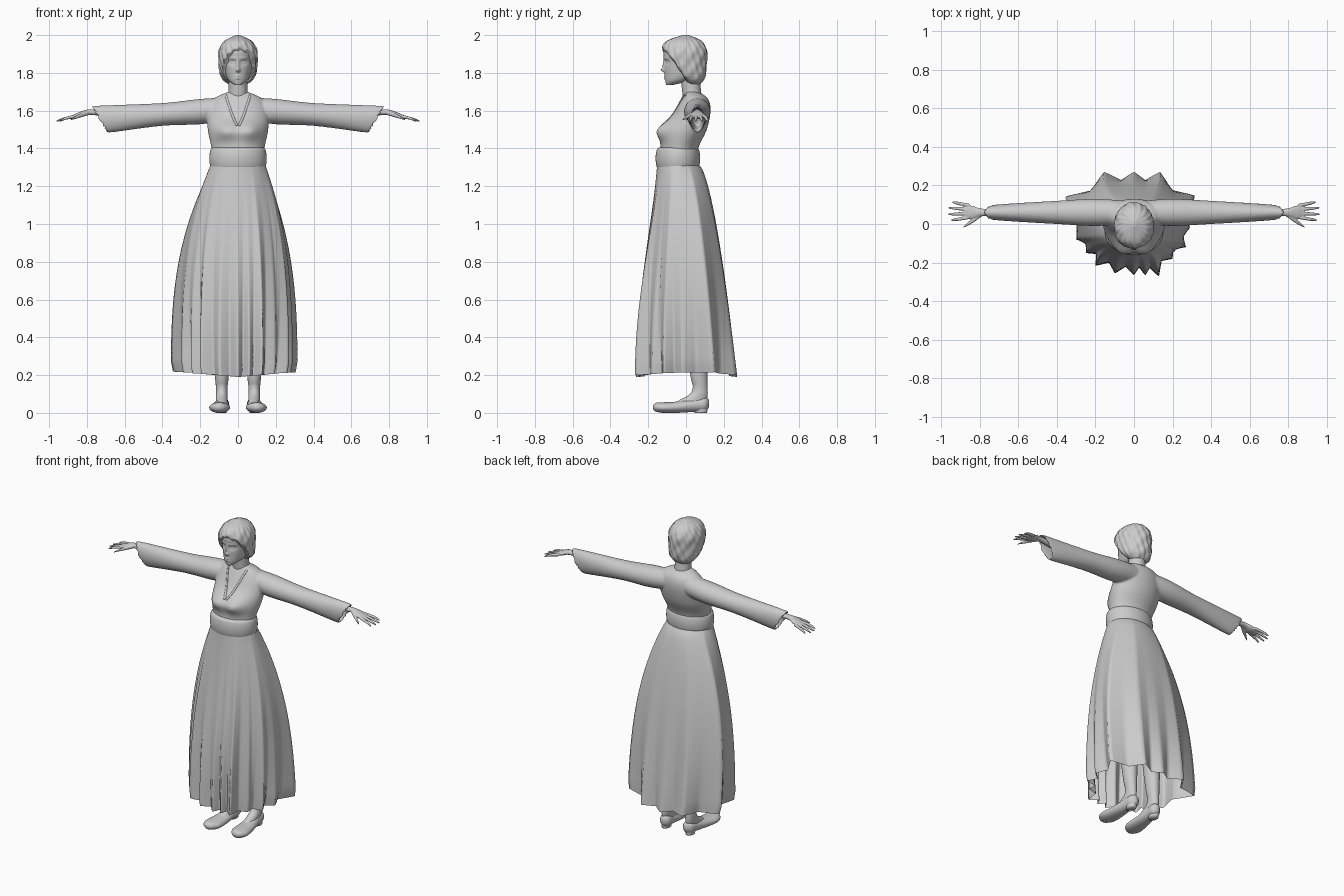
import bpy, bmesh
from math import sin, cos, pi, tau, exp, atan2

old = bpy.data.objects.get("Cube")
if old:
    bpy.data.objects.remove(old)

clay = bpy.data.materials.new("light grey")
clay.use_nodes = True
clay.diffuse_color = (.6, .6, .6, 1)
clay.node_tree.nodes["Principled BSDF"].inputs["Base Color"].default_value = clay.diffuse_color


def clamp(value):
    return max(0, min(1, value))


def spline(points, steps):
    """Resample a list of tuples with a Catmull-Rom curve."""
    last = len(points) - 1
    result = []
    for i in range(last):
        near = points[max(0, i - 1)], points[i], points[i + 1], points[min(last, i + 2)]
        for step in range(steps):
            t = step / steps
            result.append(tuple(
                b + t / 2 * (c - a + t * (2 * a - 5 * b + 4 * c - d + t * (3 * (b - c) + d - a)))
                for a, b, c, d in zip(*near)))
    return result + [points[last]]


def skin_rows(bm, rows, caps=True):
    """Bridge closed rows of points with quads."""
    rows = [[bm.verts.new(co) for co in row] for row in rows]
    for low, high in zip(rows, rows[1:]):
        for i in range(len(low)):
            bm.faces.new((low[i - 1], low[i], high[i], high[i - 1]))
    if caps:
        bm.faces.new(rows[0])
        bm.faces.new(rows[-1])


def loft(bm, rings, axis="z", center=0, side=1, warp=None, segments=48, steps=6):
    """Oval rings: position on the axis, width radius, depth centre, depth radius."""
    rows = []
    for position, width, depth_center, depth in spline(rings, steps):
        row = []
        for i in range(segments):
            angle = tau * i / segments
            a = center + width * cos(angle)
            b = depth_center + depth * sin(angle)
            point = {"x": (position, a, b), "y": (a, position, b), "z": (a, b, position)}[axis]
            x, y, z = warp(*point) if warp else point
            row.append((side * x, y, z))
        rows.append(row)
    skin_rows(bm, rows)


def finish(name, bm, voxel=0):
    """Make the object; with a voxel size, melt its pieces into one surface."""
    bmesh.ops.recalc_face_normals(bm, faces=bm.faces)
    mesh = bpy.data.meshes.new(name)
    bm.to_mesh(mesh)
    bm.free()
    mesh.materials.append(clay)
    mesh.shade_smooth()
    ob = bpy.data.objects.new(name, mesh)
    bpy.context.collection.objects.link(ob)
    if voxel:
        remesh = ob.modifiers.new("blend", "REMESH")
        remesh.mode = "VOXEL"
        remesh.voxel_size = voxel
        remesh.use_smooth_shade = True
        soften = ob.modifiers.new("soften", "SMOOTH")
        soften.iterations = 5
    return ob


def bumps(table):
    """Mirrored soft bumps on the front: x, z, width, height, depth."""
    def warp(x, y, z):
        push = sum(depth * exp(-((x - center) / width) ** 2 - ((z - level) / height) ** 2)
                   for out, level, width, height, depth in table for center in {out, -out})
        return x, y - push * clamp(-y / .06), z
    return warp


# Bodice and wide open sleeves, blended into one surface
def slant_cuff(x, y, z):
    return x + (z - 1.55) * .6 * clamp((x - .4) / .3), y, z


bm = bmesh.new()
loft(bm, [(1.3, .13, -.04, .1), (1.4, .14, -.035, .1), (1.5, .16, 0, .11), (1.6, .16, .035, .095),
          (1.665, .125, .045, .07), (1.7, .05, .03, .035)],
     warp=bumps([(.065, 1.495, .065, .05, .05)]), segments=64)
for side in (1, -1):
    loft(bm, [(.05, .06, 1.61, .06), (.2, .07, 1.595, .067), (.4, .06, 1.58, .06), (.71, .04, 1.555, .07),
              (.71, .03, 1.555, .06), (.6, .025, 1.565, .045)],
         axis="x", center=.06, side=side, warp=slant_cuff)
bodice = finish("bodice_and_sleeves", bm, voxel=.006)

# Crossed V collar laid on the chest
bm = bmesh.new()
for side in (1, -1):
    strip = []
    for i in range(21):
        t = i / 20
        inner = bm.verts.new((side * .06 * t ** .8, -.3, 1.525 + .16 * t))
        outer = bm.verts.new((side * (.06 * t ** .8 + .01), -.3, 1.52 + .16 * t))
        strip.append((inner, outer))
    for low, high in zip(strip, strip[1:]):
        bm.faces.new((*low, *reversed(high)))
collar = finish("collar", bm)
wrap = collar.modifiers.new("lay on chest", "SHRINKWRAP")
wrap.target = bodice
wrap.wrap_method = "PROJECT"
wrap.use_project_y = True
wrap.offset = .001
cloth = collar.modifiers.new("cloth", "SOLIDIFY")
cloth.thickness = .004
cloth.offset = 0

# Waist sash with rounded edges
bm = bmesh.new()
sash = []
for i in range(13):
    bulge = .018 * clamp(sin(pi * i / 12)) ** .4
    sash.append((1.29 + .115 * i / 12, .134 + bulge, -.043, .1 + bulge))
loft(bm, sash, segments=64, steps=2)
finish("sash", bm)

# Pleated skirt: waist oval flaring to a hem of sharp folds, which fade early at the sides and back
fold_tips = [(0, -.265), (.06, -.265), (.13, -.27), (.2, -.18), (.27, -.12), (.29, -.02), (.315, .15),
             (.14, .27), (0, .27), (-.16, .27), (-.355, .145), (-.3, -.08), (-.25, -.15), (-.2, -.215), (-.1, -.255)]


def skirt_point(x, y, valley, drop):
    fade = drop if y < -.16 else drop ** 2.5
    fold = 1 - .16 * valley * fade
    angle = atan2(y + .03, x + .01)
    waist_x, waist_y = .142 * cos(angle), .108 * sin(angle) - .045
    sideways = 1 - (1 - drop) ** 2.7
    forward, backward = sin(drop * pi / 2) ** 1.3, drop ** .6
    lengthways = forward + (backward - forward) * clamp(.5 + y * 4)
    tuck = 1 - .03 * clamp(drop * 20 - 19)
    return ((waist_x + (x * fold - waist_x) * sideways) * tuck,
            waist_y + (y * fold - waist_y) * lengthways,
            1.32 - drop * (1.13 - .08 * abs(x)))


hem = []
for (ax, ay), (bx, by) in zip(fold_tips, fold_tips[1:] + fold_tips[:1]):
    for i in range(10):
        t = i / 10
        hem.append((ax + (bx - ax) * t, ay + (by - ay) * t, 1 - abs(2 * t - 1)))
bm = bmesh.new()
skin_rows(bm, [[skirt_point(*point, row / 40) for point in hem] for row in range(41)], caps=False)
finish("skirt", bm)

# Head with eyes, nose, lips and chin, on a slim neck
features = [(.03, 1.855, .018, .012, -.012), (.03, 1.854, .01, .006, .008), (.03, 1.877, .02, .007, .004),
            (0, 1.84, .009, .03, .01), (0, 1.815, .011, .01, .017),
            (0, 1.784, .014, .005, .005), (0, 1.771, .013, .005, .006)]
bm = bmesh.new()
loft(bm, [(1.737, .02, -.085, .02), (1.76, .05, -.045, .065), (1.8, .068, -.02, .092), (1.86, .077, -.012, .102),
          (1.93, .077, -.012, .102), (1.98, .03, 0, .04)],
     warp=bumps(features), segments=128, steps=14)
loft(bm, [(1.62, .06, .04, .05), (1.7, .05, .03, .05), (1.8, .05, .02, .05)])
finish("head_and_neck", bm)


# Short swept hair, cut back along a slanting line to open the face
def comb(x, y, z):
    turn = atan2(y, x)
    wave = 1 + .02 * sin(18 * turn + 60 * z + 25 * x) + .015 * sin(9 * turn - 70 * z)
    hairline = .7 * (1.75 - z + x / 4)
    return x * wave, max(y * wave, hairline + wave / 8 - .125), z


bm = bmesh.new()
loft(bm, [(1.74, .05, .045, .03), (1.765, .08, .03, .065), (1.8, .096, .01, .095), (1.86, .102, -.01, .12),
          (1.92, .1, -.01, .12), (1.97, .07, -.01, .09), (2, .01, 0, .015)],
     warp=comb, segments=160, steps=10)
finish("hair", bm)

for side, name in ((1, "left"), (-1, "right")):
    # Hand: forearm and palm, then four fanned fingers and a thumb
    bm = bmesh.new()
    loft(bm, [(.62, .024, 1.58, .02), (.78, .019, 1.592, .015), (.84, .035, 1.578, .014), (.885, .03, 1.564, .008)],
         axis="x", center=.06, side=side, segments=24)
    for k in range(4):
        tip = .964 - .009 * (k - 1.6) ** 2
        loft(bm, [(.85, .009, 1.573, .009), (.91, .009, 1.56, .008), (tip, .005, 1.545, .004)],
             axis="x", center=.095 - .02 * k, side=side, segments=16,
             warp=lambda x, y, z: (x, y + (x - .85) * (.2 - .12 * k), z))
    loft(bm, [(.79, .012, 1.588, .012), (.84, .012, 1.572, .01), (.885, .004, 1.552, .003)],
         axis="x", center=.05, side=side, segments=16,
         warp=lambda x, y, z: (x, y - (x - .79) * .7, z))
    finish(name + "_hand", bm, voxel=.003)

    # Leg, with the instep running into the shoe
    bm = bmesh.new()
    loft(bm, [(.045, .034, .01, .085), (.07, .031, .04, .07), (.1, .03, .068, .047), (.14, .031, .075, .039),
              (.2, .037, .068, .045), (.4, .05, .055, .055), (.9, .06, .02, .06)],
         center=.086, side=side)
    finish(name + "_leg", bm)

    # Low pump, toes turned slightly out, with a broad low heel
    bm = bmesh.new()
    loft(bm, [(-.175, .012, .03, .01), (-.16, .035, .03, .023), (-.12, .054, .028, .028), (-.05, .05, .03, .03),
              (.05, .038, .042, .036), (.1, .034, .047, .038), (.122, .012, .05, .02)],
         axis="y", center=.09, side=side, warp=lambda x, y, z: (x - .07 * y, y, max(z, 0)))
    loft(bm, [(0, .025, .078, .034), (.05, .03, .078, .038)], center=.086, side=side)
    finish(name + "_shoe", bm)
